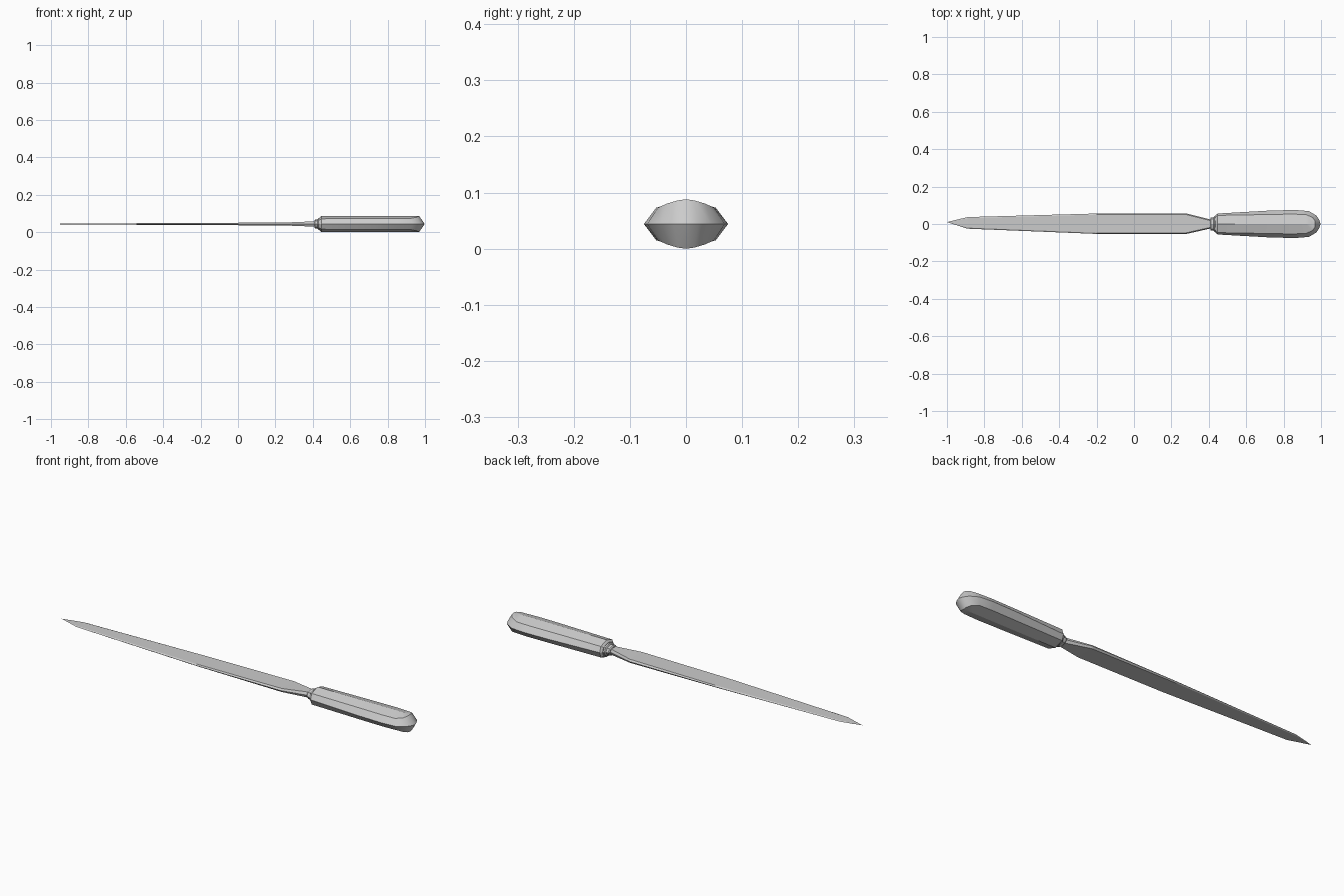
import bpy, bmesh, math

if "Cube" in bpy.data.objects:
    bpy.data.objects.remove(bpy.data.objects["Cube"])

ZC = 0.044  # height of the centre plane


def loft(name, rings, tip_start=None, tip_end=None, smooth=False):
    """Skin equal-sized rings; close each end with a point or a flat cap."""
    bm = bmesh.new()
    rows = [[bm.verts.new((x, y, z + ZC)) for x, y, z in r] for r in rings]
    n = len(rows[0])
    for a, b in zip(rows, rows[1:]):
        for i in range(n):
            j = (i + 1) % n
            bm.faces.new((a[i], a[j], b[j], b[i]))
    for row, tip in ((rows[0], tip_start), (rows[-1], tip_end)):
        if tip:
            v = bm.verts.new((tip[0], tip[1], tip[2] + ZC))
            for i in range(n):
                bm.faces.new((row[i], row[(i + 1) % n], v))
        else:
            bm.faces.new(row)
    bmesh.ops.recalc_face_normals(bm, faces=bm.faces)
    mesh = bpy.data.meshes.new(name)
    bm.to_mesh(mesh)
    bm.free()
    ob = bpy.data.objects.new(name, mesh)
    bpy.context.collection.objects.link(ob)
    if smooth:
        bpy.context.view_layer.objects.active = ob
        ob.select_set(True)
        bpy.ops.object.shade_smooth_by_angle(angle=math.radians(28))
        ob.select_set(False)
    return ob


def octagon(xm, ym, xs, ys, zs, zc):
    """Handle section: side points, shoulders and crown, mirrored both ways."""
    return [(xm, ym, 0), (xs, ys, zs), (xs, 0, zc), (xs, -ys, zs),
            (xm, -ym, 0), (xs, -ys, -zs), (xs, 0, -zc), (xs, ys, -zs)]


# Handle: swelling grip with a rounded, bevelled butt
loft("handle", [octagon(*s) for s in (
    (0.437, 0.047, 0.437, 0.038, 0.022, 0.034),
    (0.447, 0.056, 0.447, 0.046, 0.028, 0.044),
    (0.730, 0.072, 0.730, 0.051, 0.029, 0.044),
    (0.860, 0.075, 0.850, 0.053, 0.029, 0.044),
    (0.935, 0.069, 0.920, 0.050, 0.029, 0.044),
    (0.975, 0.045, 0.955, 0.035, 0.036, 0.044),
    (0.990, 0.022, 0.968, 0.015, 0.042, 0.044))],
    tip_end=(0.998, 0, 0), smooth=True)

# Collar between handle and blade
loft("collar", [octagon(x, y, x, y * 0.72, z * 0.68, z) for x, y, z in (
    (0.408, 0.032, 0.020), (0.413, 0.036, 0.025),
    (0.426, 0.036, 0.025), (0.430, 0.043, 0.031), (0.442, 0.045, 0.033))], smooth=True)


def blade_ring(x, top, bottom, t):
    """Flat blade section with thin bevelled edges."""
    b = 0.006
    return [(x, top, 0), (x, top - b, t), (x, bottom + b, t),
            (x, bottom, 0), (x, bottom + b, -t), (x, top - b, -t)]


# Blade: long taper with an offset tip and a narrow tang
loft("blade", [blade_ring(*s) for s in (
    (-0.890, 0.037, -0.025, 0.003),
    (-0.200, 0.056, -0.053, 0.005),
    (0.280, 0.056, -0.053, 0.009),
    (0.405, 0.025, -0.025, 0.014),
    (0.430, 0.025, -0.025, 0.014))],
    tip_start=(-1.0, 0.010, 0))
